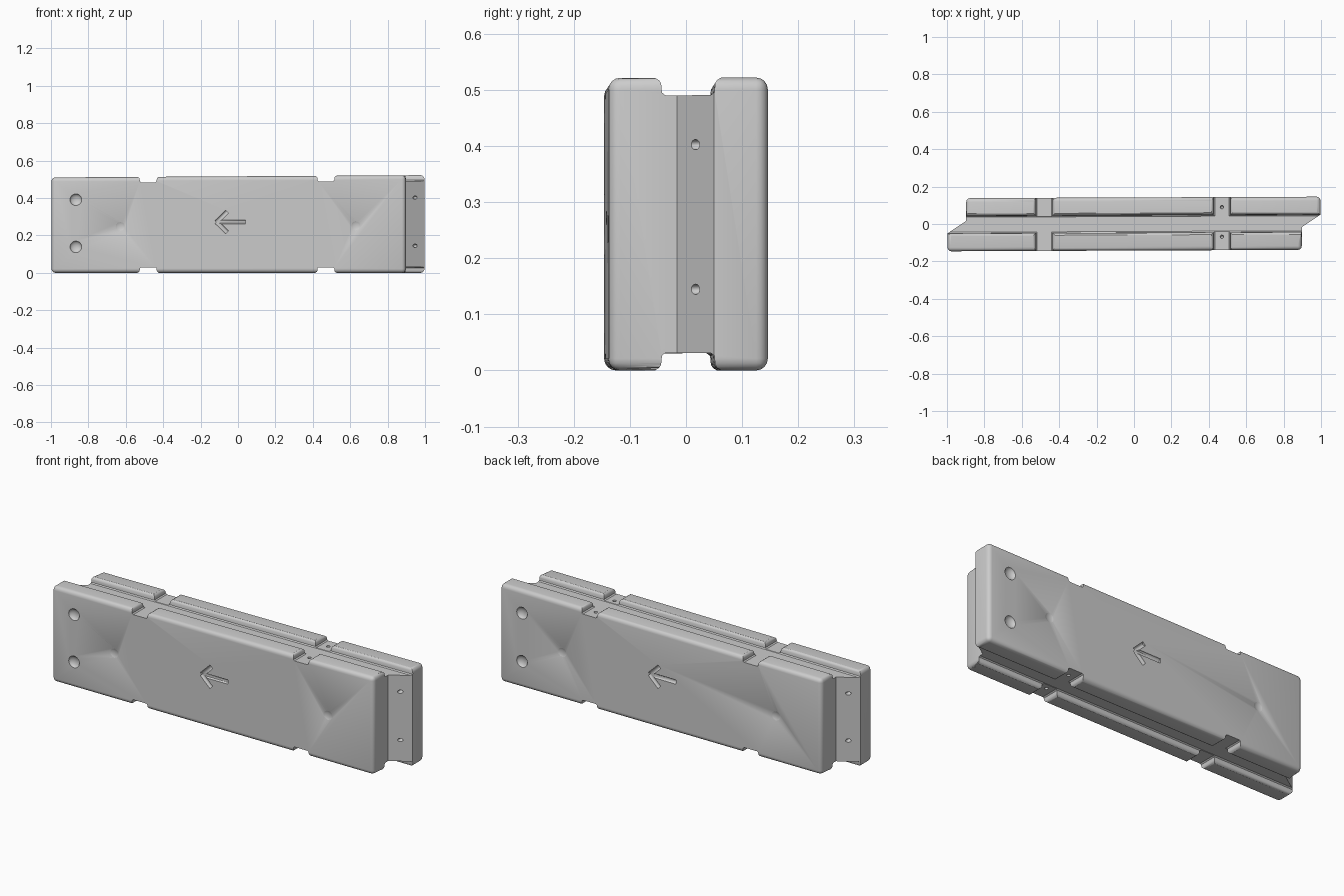
import bpy, bmesh, math
from mathutils import Matrix, Vector

if "Cube" in bpy.data.objects:
    bpy.data.objects.remove(bpy.data.objects["Cube"])

H = 0.516      # nominal height
Y = 0.142      # half thickness
cutters = []


def new_object(name, bm):
    bmesh.ops.recalc_face_normals(bm, faces=bm.faces)
    me = bpy.data.meshes.new(name)
    bm.to_mesh(me)
    bm.free()
    ob = bpy.data.objects.new(name, me)
    bpy.context.collection.objects.link(ob)
    return ob


def prism(points, direction):
    """Closed 3D outline extruded along a direction."""
    bm = bmesh.new()
    face = bm.faces.new([bm.verts.new(p) for p in points])
    ext = bmesh.ops.extrude_face_region(bm, geom=[face])
    moved = [v for v in ext["geom"] if isinstance(v, bmesh.types.BMVert)]
    bmesh.ops.translate(bm, verts=moved, vec=direction)
    return bm


def add_cutter(name, bm):
    ob = new_object(name, bm)
    ob.hide_render = True
    cutters.append(ob)


def channel_profile(w, depth, flare=0.01, fillet=0.008):
    """Half-width w channel with eased lip and filleted floor, v = 0 at surface."""
    right = [(w + flare * 1.6, 0.05), (w + flare * 1.6, 0.004), (w + flare, -0.0005),
             (w + flare * 0.35, -flare * 0.45), (w, -flare),
             (w - fillet * 0.2, -depth + fillet * 0.6),
             (w - fillet, -depth)]
    return right + [(-u, v) for u, v in reversed(right)]


def dimple(name, loc, radii):
    bm = bmesh.new()
    bmesh.ops.create_uvsphere(bm, u_segments=28, v_segments=16, radius=1)
    bmesh.ops.scale(bm, verts=bm.verts, vec=radii)
    bmesh.ops.translate(bm, verts=bm.verts, vec=loc)
    add_cutter(name, bm)


def stroke(name, a, b, side):
    """Rounded groove stroke on a broad face; side -1 is front, 1 is back."""
    a, b = Vector((a[0], 0, a[1])), Vector((b[0], 0, b[1]))
    d = b - a
    bm = bmesh.new()
    bmesh.ops.create_cone(bm, cap_ends=True, segments=12, radius1=0.012,
                          radius2=0.012, depth=d.length)
    bmesh.ops.transform(bm, verts=bm.verts,
                        matrix=d.to_track_quat('Z', 'Y').to_matrix().to_4x4())
    bmesh.ops.translate(bm, verts=bm.verts, vec=(a + b) / 2 + Vector((0, -Y - 0.002, 0)))
    if side > 0:
        bmesh.ops.rotate(bm, verts=bm.verts, matrix=Matrix.Rotation(math.pi, 3, 'Z'))
    add_cutter(name, bm)


# Slab body: plan outline with interlocking stepped ends
half = [(0.897, -Y), (0.897, -0.02), (0.997, 0.046), (0.997, Y)]
outline = half + [(-x, -y) for x, y in half]
bm = prism([(x, y, 0) for x, y in outline], (0, 0, H))


def rounded(e):
    a, b = (v.co for v in e.verts)
    if abs(a.z - b.z) > 0.1:                      # only outer upright corners
        return abs(a.y) > 0.1
    return abs(a.x - b.x) < 1e-4 or abs(a.y - b.y) < 1e-4   # skip sloped step


bmesh.ops.bevel(bm, geom=[e for e in bm.edges if rounded(e)], offset=0.021,
                offset_type='OFFSET', segments=4, profile=0.5, affect='EDGES')
body = new_object("barrier_block", bm)

for top in (True, False):
    def lift(v, extra=0):
        return H + v - extra if top else -v + extra
    tag = "top" if top else "bottom"
    # Long channel
    add_cutter(tag + "_channel", prism(
        [(-1.2, u, lift(v)) for u, v in channel_profile(0.048, 0.031)], (2.4, 0, 0)))
    # Cross notches for lifting forks
    for x in (-0.48, 0.47):
        add_cutter(tag + "_notch", prism(
            [(x + u, -0.3, lift(v)) for u, v in channel_profile(0.046, 0.0295)], (0, 0.6, 0)))
    # Small drain holes in the right-hand notch
    for y in (-0.07, 0.088):
        dimple(tag + "_drain", (0.47, y, lift(-0.029)), (0.009, 0.009, 0.02))

for s in (-1, 1):
    side = "front" if s < 0 else "back"
    # Peg holes, side dents and end holes
    for z in (0.14, 0.395):
        dimple(side + "_peg_hole", (0.867 * s, s * (Y + 0.004), z), (0.032, 0.02, 0.032))
        dimple(side + "_end_hole", (0.947 * s, 0.013 * s, z + 0.003), (0.012, 0.02, 0.009))
    for x in (-0.63, 0.63):
        dimple(side + "_dent", (x, s * (Y + 0.012), 0.25), (0.035, 0.017, 0.035))
    # Direction arrow
    stroke(side + "_arrow", (-0.112, 0.272), (0.04, 0.272), s)
    for dz in (-0.055, 0.055):
        stroke(side + "_arrow", (-0.115, 0.272), (-0.058, 0.272 + dz), s)

# Cut everything out of the body and bake the result
for c in cutters:
    mod = body.modifiers.new(c.name, 'BOOLEAN')
    mod.operation = 'DIFFERENCE'
    mod.solver = 'EXACT'
    mod.object = c
deps = bpy.context.evaluated_depsgraph_get()
mesh = bpy.data.meshes.new_from_object(body.evaluated_get(deps))
body.modifiers.clear()
body.data = mesh
for c in cutters:
    bpy.data.objects.remove(c)

# Slight skew of the moulded slab
for v in mesh.vertices:
    v.co.z *= 1 + 0.012 * v.co.x
    v.co.y += 0.004 * v.co.x

bpy.context.view_layer.objects.active = body
body.select_set(True)
bpy.ops.object.shade_smooth_by_angle(angle=math.radians(35))
